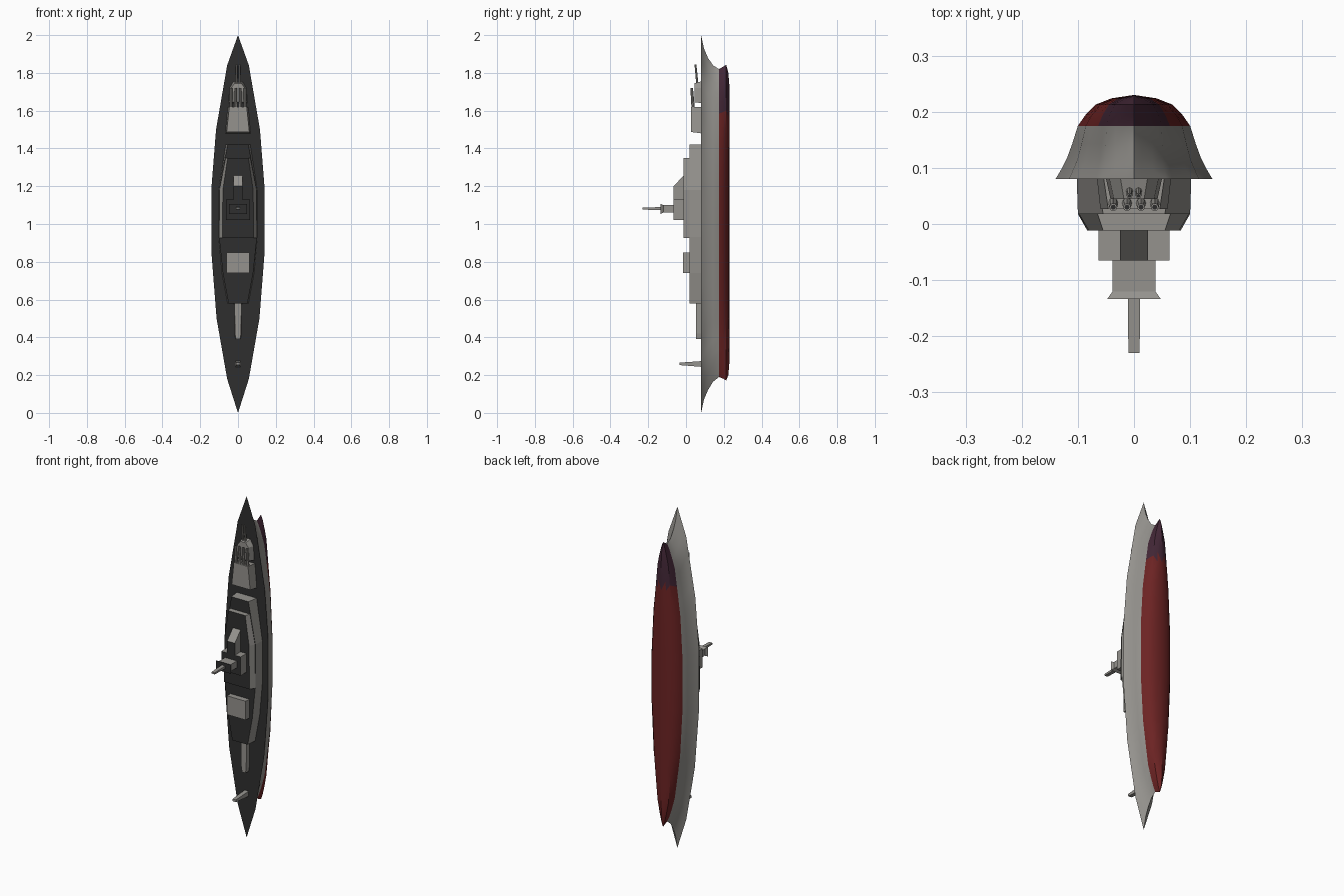
import bpy, bmesh, math
from mathutils import Vector

if "Cube" in bpy.data.objects:
    bpy.data.objects.remove(bpy.data.objects["Cube"])


def material(name, r, g, b):
    m = bpy.data.materials.new(name)
    m.diffuse_color = (r, g, b, 1)
    m.use_nodes = True
    m.node_tree.nodes["Principled BSDF"].inputs["Base Color"].default_value = m.diffuse_color
    return m


GREY = material("hull grey", 0.30, 0.29, 0.27)
DARK = material("deck dark grey", 0.028, 0.028, 0.028)
RED = material("bottom red", 0.15, 0.017, 0.017)
PURPLE = material("bow purple", 0.055, 0.02, 0.037)


def finish(bm, name, mats, rule=None, smooth=False):
    bmesh.ops.remove_doubles(bm, verts=bm.verts, dist=1e-5)
    bmesh.ops.dissolve_degenerate(bm, edges=bm.edges, dist=1e-5)
    bmesh.ops.recalc_face_normals(bm, faces=bm.faces)
    bm.normal_update()
    for f in bm.faces:
        f.material_index = rule(f) if rule else 0
    me = bpy.data.meshes.new(name)
    bm.to_mesh(me)
    bm.free()
    for m in mats:
        me.materials.append(m)
    ob = bpy.data.objects.new(name, me)
    bpy.context.collection.objects.link(ob)
    if smooth:
        bpy.context.view_layer.objects.active = ob
        ob.select_set(True)
        bpy.ops.object.shade_smooth_by_angle(angle=math.radians(30))
        ob.select_set(False)
    return ob


# Hull: waterlines (y, z start, z end, half width, fullness) lofted deck to keel
KNOTS = [(0, 0), (.09, .41), (.25, .81), (.42, 1), (.6, 1), (.75, .83), (.92, .41), (1, 0)]
STATIONS = [0, .02, .05, .09, .13, .19, .25, .33, .42, .51, .6, .67, .75,
            .8, .855, .89, .92, .95, .98, 1]
LEVELS = [(.08, 0, 2.0, .14, 1), (.095, .07, 1.93, .131, .98), (.116, .12, 1.88, .12, .95),
          (.143, .165, 1.84, .11, .88), (.175, .19, 1.82, .1, .8), (.195, .182, 1.832, .086, .78),
          (.213, .172, 1.843, .068, .75), (.224, .2, 1.8, .04, .7), (.23, .27, 1.73, 0, 1)]


def breadth(u):
    for (a, fa), (b, fb) in zip(KNOTS, KNOTS[1:]):
        if u <= b:
            return fa + (fb - fa) * (u - a) / (b - a)
    return 0


def hull():
    bm = bmesh.new()
    for side in (1, -1):
        rows = [[bm.verts.new((side * w * breadth(u) ** p, y, z0 + u * (z1 - z0))) for u in STATIONS]
                for y, z0, z1, w, p in LEVELS]
        for a, b in zip(rows, rows[1:]):
            for i in range(len(STATIONS) - 1):
                bm.faces.new((a[i], a[i + 1], b[i + 1], b[i]))
    bmesh.ops.remove_doubles(bm, verts=bm.verts, dist=1e-5)
    # close the deck
    rim = [v for v in bm.verts if abs(v.co.y - .08) < 1e-4]
    right = sorted((v for v in rim if v.co.x >= -1e-6), key=lambda v: v.co.z)
    left = sorted((v for v in rim if v.co.x < -1e-6), key=lambda v: -v.co.z)
    bm.faces.new(right + left)

    def rule(f):
        c = f.calc_center_median()
        if f.normal.y < -.99 and c.y < .081:
            return 1
        if c.y < .175:
            return 0
        return 3 if c.z > 1.595 else 2
    finish(bm, "hull", [GREY, DARK, RED, PURPLE], rule, True)


def block(name, base, y0, top, y1, dark_top=False):
    """Symmetric block; outlines are (z, half width) at y0 (foot) and y1 (roof)."""
    bm = bmesh.new()

    def ring(outline, y):
        pts = [(w, y, z) for z, w in outline] + [(-w, y, z) for z, w in reversed(outline)]
        return [bm.verts.new(p) for p in pts]
    a, b = ring(base, y0), ring(top, y1)
    bm.faces.new(a)
    bm.faces.new(b)
    n = len(a)
    for i in range(n):
        bm.faces.new((a[i], a[(i + 1) % n], b[(i + 1) % n], b[i]))
    finish(bm, name, [GREY, DARK], lambda f: int(dark_top and f.normal.y < -.95))


def barrel(name, start, end, r0, r1):
    start, end = Vector(start), Vector(end)
    bm = bmesh.new()
    bmesh.ops.create_cone(bm, cap_ends=True, segments=8, radius1=r0, radius2=r1,
                          depth=(end - start).length)
    rot = (end - start).to_track_quat('Z', 'Y')
    for v in bm.verts:
        v.co = rot @ v.co + (start + end) / 2
    # dark bore plate at the muzzle
    muzzle = [f for f in bm.faces if len(f.verts) == 8 and f.calc_center_median().z > start.z + .05]
    bmesh.ops.inset_region(bm, faces=muzzle, thickness=r1 * .35)
    finish(bm, name, [GREY, DARK],
           lambda f: int(len(f.verts) == 8 and f.calc_center_median().z > start.z + .05))


hull()

# Stepped superstructure
block("lower_superstructure",
      [(.58, .055), (.74, .085), (.93, .102), (1.18, .102), (1.42, .065)], .081,
      [(.58, .05), (.74, .08), (.93, .1), (1.18, .1), (1.42, .055)], .018, True)
block("middle_superstructure",
      [(.925, .1), (1.18, .098), (1.35, .065)], .018,
      [(.925, .083), (1.18, .08), (1.35, .055)], -.012, True)
block("bridge", [(1.02, .063), (1.13, .063)], -.012, [(1.02, .063), (1.13, .063)], -.065, True)
block("bridge_nose", [(1.12, .025), (1.258, .025)], -.012, [(1.12, .025), (1.2, .025)], -.065, True)
block("tower", [(1.06, .038), (1.1, .038)], -.065, [(1.06, .038), (1.1, .038)], -.12, True)
block("tower_top", [(1.06, .038), (1.1, .038)], -.12, [(1.053, .048), (1.106, .048)], -.134, True)
block("mast", [(1.074, .011), (1.09, .011)], -.13, [(1.076, .01), (1.086, .01)], -.23)

# After structures
block("after_house", [(.74, .062), (.85, .062)], .018, [(.74, .06), (.85, .06)], -.015)
block("stern_launcher", [(.39, .013), (.42, .018), (.58, .02)], .081,
      [(.39, .011), (.42, .016), (.58, .018)], .053)
block("stern_post", [(.244, .013), (.274, .013)], .081, [(.253, .011), (.266, .011)], -.035)

# Gun houses and barrels
block("rear_gun_house", [(1.48, .066), (1.62, .054)], .081, [(1.487, .06), (1.62, .046)], .027)
block("front_gun_house", [(1.64, .05), (1.72, .044), (1.755, .024)], .081,
      [(1.645, .042), (1.72, .036), (1.745, .018)], .045)
for i, x in enumerate((-.037, -.0125, .0125, .037)):
    barrel(f"rear_barrel_{i + 1}", (x, .038, 1.61), (x, .03, 1.72), .009, .007)
for i, x in enumerate((-.008, .008)):
    barrel(f"front_barrel_{i + 1}", (x, .06, 1.74), (x, .05, 1.845), .006, .005)
